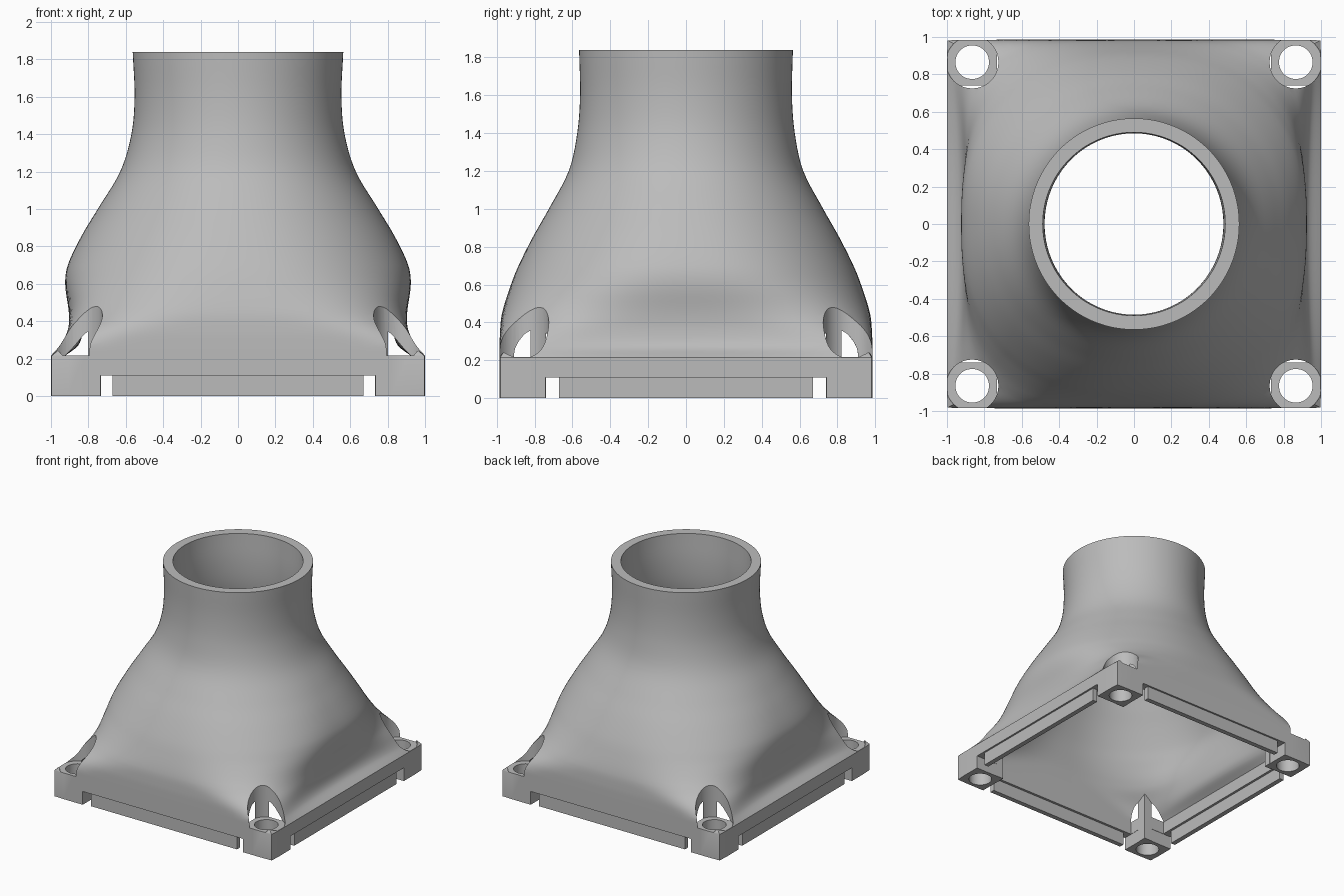
import bpy, bmesh, math

if "Cube" in bpy.data.objects:
    bpy.data.objects.remove(bpy.data.objects["Cube"])

grey = bpy.data.materials.new("plain grey")
grey.use_nodes = True
grey.diffuse_color = (0.5, 0.5, 0.5, 1)
grey.node_tree.nodes["Principled BSDF"].inputs["Base Color"].default_value = (0.5, 0.5, 0.5, 1)

FLANGE = 0.215
WALL = 0.075
HOLE = 0.865
SEGMENTS = 128

# height, half width x, half width y, squareness exponent, flare (+) or pinch (-) toward corners
ROWS = [
    (FLANGE, 1.0, 0.985, 200, 0), (0.27, 0.93, 0.985, 18, 0.04),
    (0.35, 0.905, 0.983, 7.5, 0.025), (0.45, 0.905, 0.972, 3.9, 0),
    (0.6, 0.924, 0.925, 3.1, -0.06), (0.7, 0.91, 0.885, 2.7, -0.06),
    (0.85, 0.84, 0.81, 2.4, -0.045), (1.0, 0.75, 0.725, 2.2, -0.025),
    (1.2, 0.63, 0.62, 2.05, 0), (1.4, 0.57, 0.575, 2, 0),
    (1.6, 0.553, 0.56, 2, 0), (1.84, 0.563, 0.565, 2, 0),
]


def new_object(name, bm):
    bmesh.ops.recalc_face_normals(bm, faces=bm.faces)
    mesh = bpy.data.meshes.new(name)
    bm.to_mesh(mesh)
    bm.free()
    mesh.materials.append(grey)
    obj = bpy.data.objects.new(name, mesh)
    bpy.context.collection.objects.link(obj)
    return obj


def smooth_rows(steps=5):
    """Cubic interpolation between the section rows."""
    rows = [(z, a, b, 1 / n, f) for z, a, b, n, f in ROWS]
    last = len(rows) - 1

    def slope(i, c):
        lo, hi = rows[max(i - 1, 0)], rows[min(i + 1, last)]
        return (hi[c] - lo[c]) / (hi[0] - lo[0])

    result = []
    for i in range(last):
        p, q = rows[i], rows[i + 1]
        h = q[0] - p[0]
        for s in range(steps):
            t = s / steps
            vals = [p[0] + h * t]
            for c in range(1, 5):
                vals.append((2*t**3 - 3*t*t + 1) * p[c] + (t**3 - 2*t*t + t) * h * slope(i, c)
                            + (3*t*t - 2*t**3) * q[c] + (t**3 - t*t) * h * slope(i + 1, c))
            result.append(vals)
    return result + [list(rows[-1])]


def loft(name, inset, rounding, bottom, top):
    """Square to round body, closed at both ends; rounding softens the low corners."""
    rows = smooth_rows()
    rows.insert(0, [bottom] + rows[0][1:])
    if top > rows[-1][0]:
        rows.append([top] + rows[-1][1:])
    bm = bmesh.new()
    rings = []
    for z, a, b, k, flare in rows:
        k += rounding * max(0, 1 - max(z, FLANGE))
        n = 1 / min(max(k, 0.005), 0.5)
        ring = []
        for i in range(SEGMENTS):
            t = math.tau * i / SEGMENTS
            c, s = math.cos(t), math.sin(t)
            r = (abs(c)**n + abs(s)**n) ** (-1 / n)
            u, v = r * c, r * s
            x = u * (a - inset + flare * v * v)
            y = v * (b - inset + min(flare, 0) * u * u)
            ring.append(bm.verts.new((x, y, z)))
        rings.append(ring)
    for lower, upper in zip(rings, rings[1:]):
        for i in range(SEGMENTS):
            j = (i + 1) % SEGMENTS
            bm.faces.new((lower[i], lower[j], upper[j], upper[i]))
    bm.faces.new(rings[0][::-1])
    bm.faces.new(rings[-1])
    return new_object(name, bm)


def box(name, x, y, z):
    bm = bmesh.new()
    bmesh.ops.create_cube(bm, size=1)
    for v in bm.verts:
        v.co = [lo + (co + 0.5) * (hi - lo) for co, (lo, hi) in zip(v.co, (x, y, z))]
    return new_object(name, bm)


def cylinder(name, x, y, radius, low, high):
    bm = bmesh.new()
    bmesh.ops.create_cone(bm, cap_ends=True, segments=48, radius1=radius,
                          radius2=radius, depth=high - low)
    bmesh.ops.translate(bm, verts=bm.verts, vec=(x, y, (low + high) / 2))
    return new_object(name, bm)


def cut(target, cutter):
    cutter.hide_render = True
    mod = target.modifiers.new("cut", 'BOOLEAN')
    mod.operation = 'DIFFERENCE'
    mod.solver = 'MANIFOLD'
    mod.object = cutter
    bpy.context.view_layer.objects.active = target
    bpy.ops.object.modifier_apply(modifier=mod.name)
    bpy.data.objects.remove(cutter)


def span(sign, lo, hi):
    return tuple(sorted((sign * lo, sign * hi)))


CORNERS = [(sx, sy) for sx in (-1, 1) for sy in (-1, 1)]

# Hollow duct, leaving solid posts in the four corners
duct = loft("duct_adapter", 0, 0, 0, 1.84)
hollow = loft("hollow_cutter", WALL, 0.05, -0.1, 1.95)
for sx, sy in CORNERS:
    cut(hollow, box("post", span(sx, 0.732, 1.2), span(sy, 0.74, 1.2), (-0.3, 0.6)))
cut(duct, hollow)

# Screw holes with wide clearance bores above the flange
for sx, sy in CORNERS:
    cut(duct, cylinder("bore", sx * HOLE, sy * HOLE, 0.14, FLANGE + 0.002, 1.2))
    cut(duct, cylinder("screw_hole", sx * HOLE, sy * HOLE, 0.09, -0.1, 0.4))

# Thin rails under the flange, stepped back on both sides, with a slot at each end
for s in (-1, 1):
    low = (-0.1, 0.11)
    for inner, outer in ((0.5, 0.93), (0.97, 1.2)):
        cut(duct, box("rail_recess", (-0.7, 0.7), span(s, inner, outer), low))
    for inner, outer in ((0.5, 0.945), (0.985, 1.2)):
        cut(duct, box("rail_recess", span(s, inner, outer), (-0.7, 0.7), low))
    for e in (-1, 1):
        cut(duct, box("rail_slot", span(e, 0.67, 0.734), span(s, 0.8, 1.2), low))
        cut(duct, box("rail_slot", span(s, 0.8, 1.2), span(e, 0.67, 0.743), low))

# Smooth shading with crisp edges
bpy.ops.object.select_all(action='DESELECT')
duct.select_set(True)
bpy.context.view_layer.objects.active = duct
bpy.ops.object.shade_smooth_by_angle(angle=math.radians(35))
